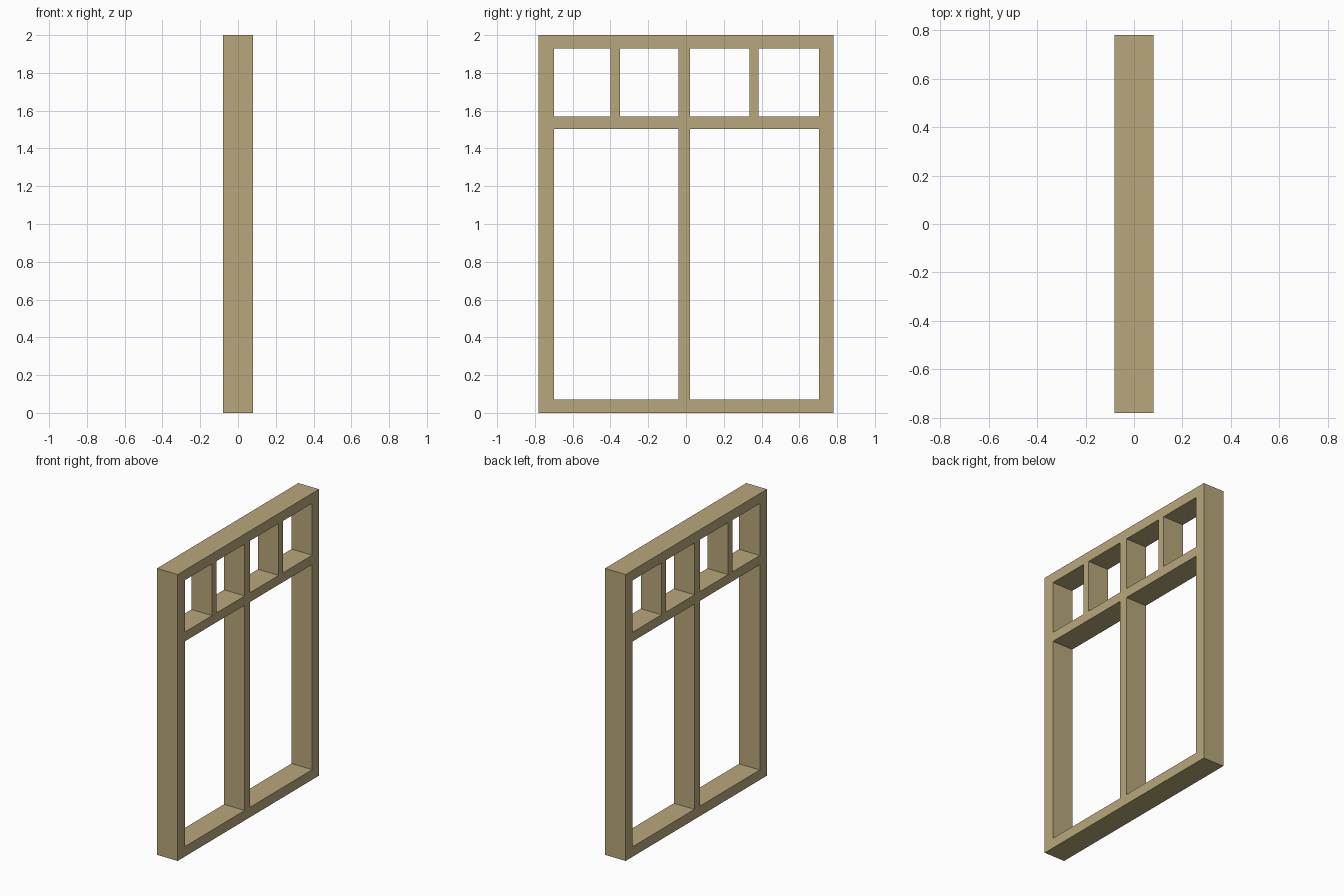
import bpy
import bmesh

cube = bpy.data.objects.get("Cube")
if cube:
    bpy.data.objects.remove(cube, do_unlink=True)

DEPTH = 0.16

# Edges of the bars, across and up
ys = [-0.78, -0.70, -0.40, -0.35, -0.04, 0.02, 0.335, 0.385, 0.705, 0.78]
zs = [0.0, 0.07, 1.503, 1.568, 1.93, 2.0]

wood = bpy.data.materials.new("tan_wood")
wood.use_nodes = True
color = (0.485, 0.39, 0.198, 1.0)
wood.diffuse_color = color
wood.node_tree.nodes["Principled BSDF"].inputs["Base Color"].default_value = color


def is_bar(column, row):
    """True where the lattice is solid wood."""
    rail = row in (0, 2, 4)
    stile_or_mullion = column in (0, 4, 8)
    short_muntin = column in (2, 6) and row == 3
    return rail or stile_or_mullion or short_muntin


# Flat lattice of the frame, bars only
bm = bmesh.new()
grid = [[bm.verts.new((-DEPTH / 2, y, z)) for z in zs] for y in ys]
for c in range(len(ys) - 1):
    for r in range(len(zs) - 1):
        if is_bar(c, r):
            bm.faces.new((grid[c][r], grid[c][r + 1],
                          grid[c + 1][r + 1], grid[c + 1][r]))
loose = [v for v in bm.verts if not v.link_faces]
bmesh.ops.delete(bm, geom=loose, context='VERTS')

# Thicken the lattice into one solid frame
result = bmesh.ops.extrude_face_region(bm, geom=bm.faces[:], use_keep_orig=True)
moved = [g for g in result["geom"] if isinstance(g, bmesh.types.BMVert)]
bmesh.ops.translate(bm, verts=moved, vec=(DEPTH, 0, 0))
bmesh.ops.recalc_face_normals(bm, faces=bm.faces[:])

mesh = bpy.data.meshes.new("window_frame")
bm.to_mesh(mesh)
bm.free()
mesh.materials.append(wood)
frame = bpy.data.objects.new("window_frame", mesh)
bpy.context.collection.objects.link(frame)
